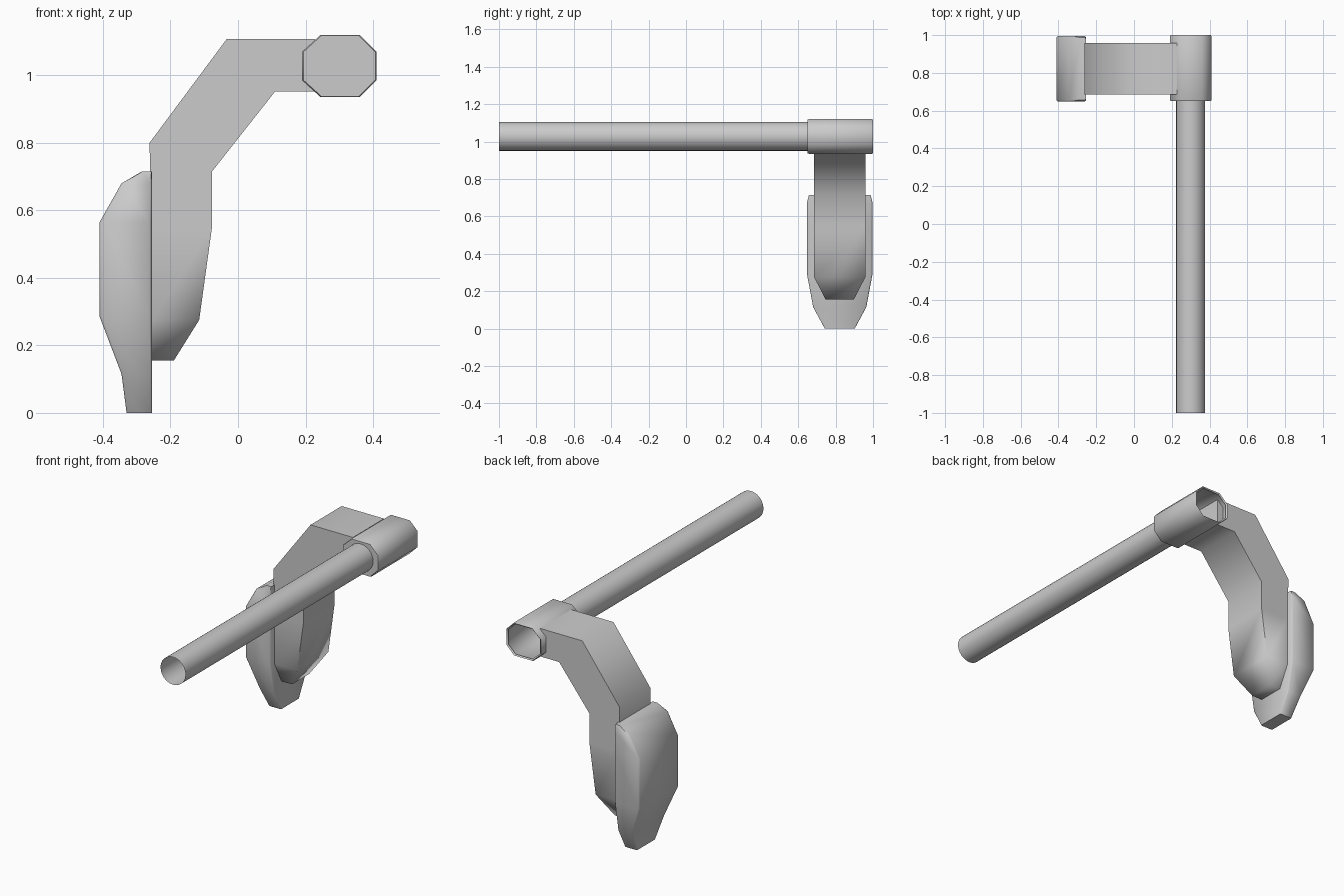
import bpy, bmesh, math
from mathutils import Vector

if "Cube" in bpy.data.objects:
    bpy.data.objects.remove(bpy.data.objects["Cube"])

CY = 0.822  # depth centre of arm and pad


def finish(name, bm, angle):
    bmesh.ops.recalc_face_normals(bm, faces=bm.faces)
    me = bpy.data.meshes.new(name)
    bm.to_mesh(me)
    bm.free()
    ob = bpy.data.objects.new(name, me)
    bpy.context.collection.objects.link(ob)
    bpy.ops.object.select_all(action='DESELECT')
    ob.select_set(True)
    bpy.context.view_layer.objects.active = ob
    bpy.ops.object.shade_smooth_by_angle(angle=math.radians(angle))
    return ob


def loft(name, rings, cap_start=True, cap_end=True, angle=60):
    bm = bmesh.new()
    loops = [[bm.verts.new(p) for p in r] for r in rings]
    n = len(loops[0])
    for a, b in zip(loops, loops[1:]):
        for i in range(n):
            j = (i + 1) % n
            bm.faces.new((a[i], a[j], b[j], b[i]))
    if cap_start:
        bm.faces.new(loops[0])
    if cap_end:
        bm.faces.new(loops[-1])
    return finish(name, bm, angle)


def section(a, b, w, shape):
    """Cross-section between points a and b (x, z), half width w along y."""
    a, b = Vector((a[0], CY, a[1])), Vector((b[0], CY, b[1]))
    pts = shape + [(t, -s) for t, s in reversed(shape)]
    return [a.lerp(b, t) + Vector((0, s * w, 0)) for t, s in pts]


# Long open rod
R = 0.077
circle = [(0.3 + R * math.cos(k * math.tau / 24), 1.028 + R * math.sin(k * math.tau / 24))
          for k in range(24)]
loft("rod", [[(x, y, z) for x, z in circle] for y in (-1.0, 0.66)], False, False)

# Octagonal collar: closed where the rod enters, open at the back
octagon = [(0.245, 1.12), (0.36, 1.12), (0.41, 1.07), (0.41, 0.985),
           (0.36, 0.935), (0.245, 0.935), (0.19, 0.985), (0.19, 1.07)]


def collar_ring(y, s):
    return [(0.3 + (x - 0.3) * s, y, 1.028 + (z - 1.028) * s) for x, z in octagon]


loft("collar", [collar_ring(0.65, 0.97), collar_ring(0.657, 1),
                collar_ring(0.993, 1), collar_ring(1.0, 0.97), collar_ring(0.993, 0.9)],
     True, False)

# Bent box-section arm ending in a tapered inner pad
box = [(0, 1), (1, 1)]
arm = [((0.228, 1.108), (0.228, 0.952), 0.137),
       ((-0.033, 1.108), (0.11, 0.952), 0.137),
       ((-0.262, 0.80), (-0.077, 0.715), 0.137),
       ((-0.257, 0.55), (-0.077, 0.55), 0.137),
       ((-0.255, 0.275), (-0.115, 0.275), 0.137),
       ((-0.255, 0.155), (-0.19, 0.155), 0.075)]
loft("arm", [section(a, b, w, box) for a, b, w in arm], angle=80)

# Outer pad with lightly eased edges
eased = [(0, 0.96), (0.05, 1), (0.95, 1), (1, 0.96)]
pad = [(0.715, -0.285, 0.165), (0.68, -0.345, 0.174), (0.565, -0.41, 0.174),
       (0.285, -0.41, 0.174), (0.115, -0.345, 0.142), (0.0, -0.33, 0.08)]
loft("outer_pad", [section((-0.255, z), (x, z), w, eased) for z, x, w in pad])
